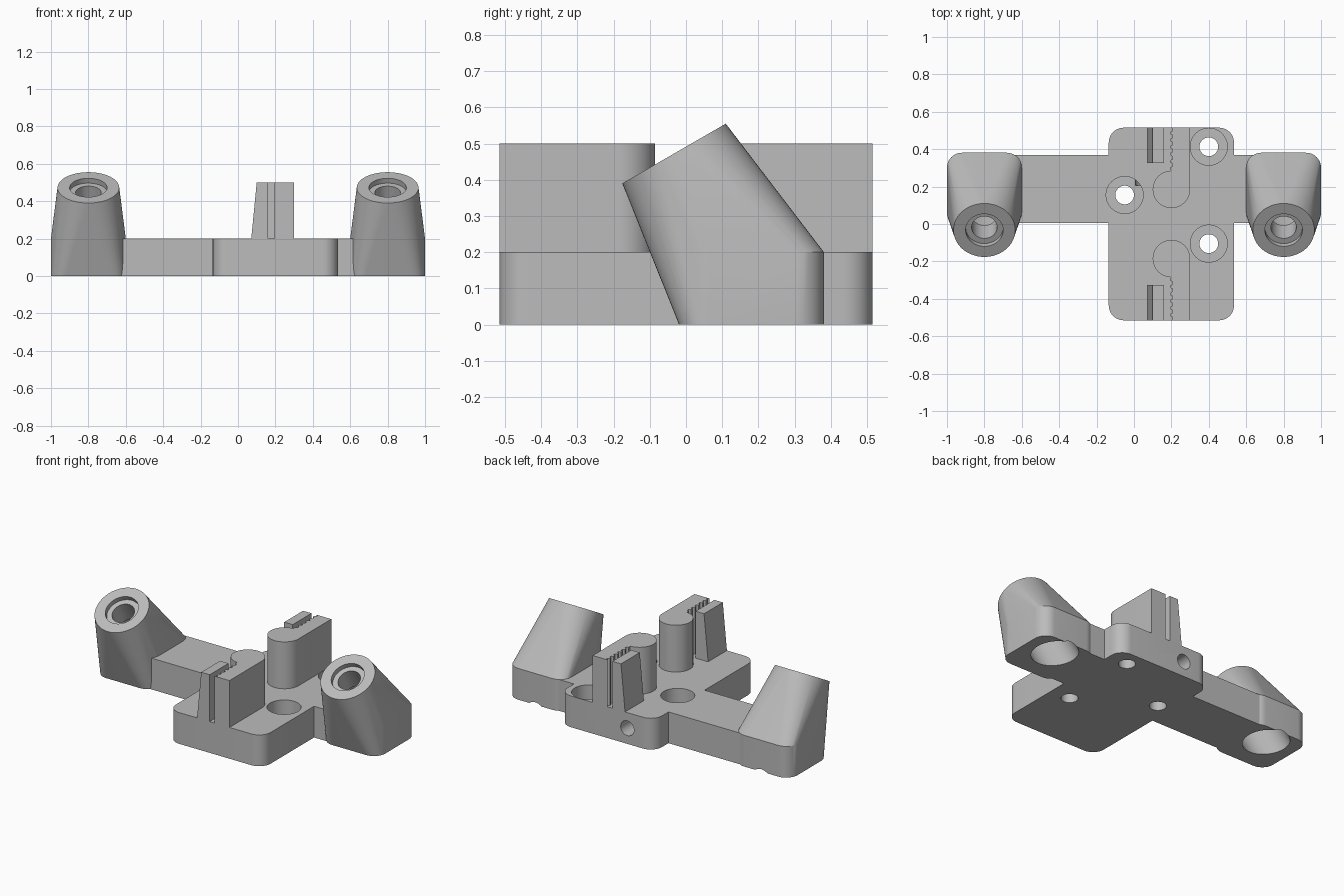
import bpy, bmesh
from math import radians, sin, cos, pi
from mathutils import Vector

old = bpy.data.objects.get("Cube")
if old:
    bpy.data.objects.remove(old, do_unlink=True)

GREY = (0.5, 0.5, 0.5, 1)
grey = bpy.data.materials.new("grey plastic")
grey.use_nodes = True
grey.diffuse_color = GREY
grey.node_tree.nodes["Principled BSDF"].inputs["Base Color"].default_value = GREY


def make(name, bm):
    bmesh.ops.recalc_face_normals(bm, faces=bm.faces)
    mesh = bpy.data.meshes.new(name)
    bm.to_mesh(mesh)
    bm.free()
    mesh.materials.append(grey)
    ob = bpy.data.objects.new(name, mesh)
    bpy.context.collection.objects.link(ob)
    return ob


def prism(name, points, offset):
    """Extrude a closed 3D outline along an offset."""
    bm = bmesh.new()
    face = bm.faces.new([bm.verts.new(p) for p in points])
    new = bmesh.ops.extrude_face_region(bm, geom=[face])["geom"]
    bmesh.ops.translate(bm, vec=offset, verts=[v for v in new if isinstance(v, bmesh.types.BMVert)])
    return make(name, bm)


def arc(cx, cy, r, start, end, n=10):
    angles = [radians(start + (end - start) * i / n) for i in range(n + 1)]
    return [(cx + r * cos(a), cy + r * sin(a)) for a in angles]


def rod(start, end, r, r_end=None):
    """Round cutter running between two points."""
    start, end = Vector(start), Vector(end)
    axis = end - start
    bm = bmesh.new()
    bmesh.ops.create_cone(bm, cap_ends=True, segments=64, radius1=r,
                          radius2=r if r_end is None else r_end, depth=axis.length)
    ob = make("cutter", bm)
    ob.hide_render = True
    ob.rotation_euler = Vector((0, 0, 1)).rotation_difference(axis).to_euler()
    ob.location = (start + end) / 2
    return ob


def cut(target, cutters):
    bpy.context.view_layer.objects.active = target
    for cutter in cutters:
        mod = target.modifiers.new("cut", "BOOLEAN")
        mod.operation = "DIFFERENCE"
        mod.solver = "EXACT"
        mod.object = cutter
        bpy.ops.object.modifier_apply(modifier=mod.name)
        bpy.data.objects.remove(cutter, do_unlink=True)


def smooth(ob):
    bpy.ops.object.select_all(action="DESELECT")
    ob.select_set(True)
    bpy.context.view_layer.objects.active = ob
    bpy.ops.object.shade_smooth_by_angle(angle=radians(25))


# Base: rounded plate with an arm to each side
R, L, E, T = 0.535, -0.135, 0.515, 0.08
arm_front, arm_back, arm_end = 0.005, 0.37, 0.65
outline = (arc(R - T, -E + T, T, -90, 0)
           + [(R, arm_front), (arm_end, arm_front), (arm_end, arm_back), (R, arm_back)]
           + arc(R - T, E - T, T, 0, 90) + arc(L + T, E - T, T, 90, 180)
           + [(L, arm_back), (-arm_end, arm_back), (-arm_end, arm_front), (L, arm_front)]
           + arc(L + T, -E + T, T, 180, 270))
base = prism("base_plate", [(x, y, 0) for x, y in outline], (0, 0, 0.2))

# Counterbored screw holes and the pin hole in the back edge
holes = []
for x, y in [(0.4, 0.413), (0.4, -0.105), (-0.05, 0.155)]:
    holes += [rod((x, y, 0.1), (x, y, 0.3), 0.099), rod((x, y, -0.1), (x, y, 0.15), 0.05)]
holes.append(rod((0.055, 0.205, 0.1), (0.055, 0.6, 0.1), 0.047))
cut(base, holes)
smooth(base)

# Tilted sockets: a rounded block hulled to a slanted disc
axis = Vector((0, 0.5, -cos(radians(30))))
across = Vector((0, cos(radians(30)), 0.5))
for side, name in [(1, "left_socket"), (-1, "right_socket")]:
    cx, cy, h = 0.8 * side, 0.181, 0.12
    top = Vector((cx, -0.033, 0.4725))
    bm = bmesh.new()
    for sx, sy, a in [(1, 1, 0), (-1, 1, 90), (-1, -1, 180), (1, -1, 270)]:
        for x, y in arc(cx + sx * h, cy + sy * h, T, a, a + 90):
            bm.verts.new((x, y, 0))
            bm.verts.new((x, y, 0.2))
    for i in range(64):
        t = 2 * pi * i / 64
        bm.verts.new(top + 0.165 * (Vector((cos(t), 0, 0)) + across * sin(t)))
    hull = bmesh.ops.convex_hull(bm, input=bm.verts)
    loose = {v for v in hull["geom_interior"] if isinstance(v, bmesh.types.BMVert)}
    bmesh.ops.delete(bm, geom=list(loose), context="VERTS")
    bmesh.ops.dissolve_limit(bm, angle_limit=radians(0.5), verts=bm.verts, edges=bm.edges)
    socket = make(name, bm)
    cut(socket, [rod(top - axis * 0.05, top + axis * 0.03, 0.1),
                 rod(top - axis * 0.05, top + axis * 0.3, 0.068),
                 rod(top + axis * 0.17, top + axis * 0.8, 0.13)])
    smooth(socket)

# Belt clamps: toothed block with a round post, plus a tapered jaw
for s, name in [(-1, "front"), (1, "back")]:
    teeth = []
    for i in range(6):
        y = 0.29 + i * 0.038
        teeth += [(0.194, y), (0.194, y + 0.014), (0.207, y + 0.019), (0.207, y + 0.033)]
    profile = arc(0.2, 0.185, 0.1, 0, -270, 40) + teeth + [(0.194, E), (0.3, E)]
    block = prism(name + "_belt_block", [(x, s * y, 0.19) for x, y in profile], (0, 0, 0.31))
    smooth(block)
    jaw = [(0.07, 0.19), (0.16, 0.19), (0.16, 0.5), (0.1, 0.5)]
    prism(name + "_clamp_jaw", [(x, s * 0.325, z) for x, z in jaw], (0, s * (E - 0.325), 0))
